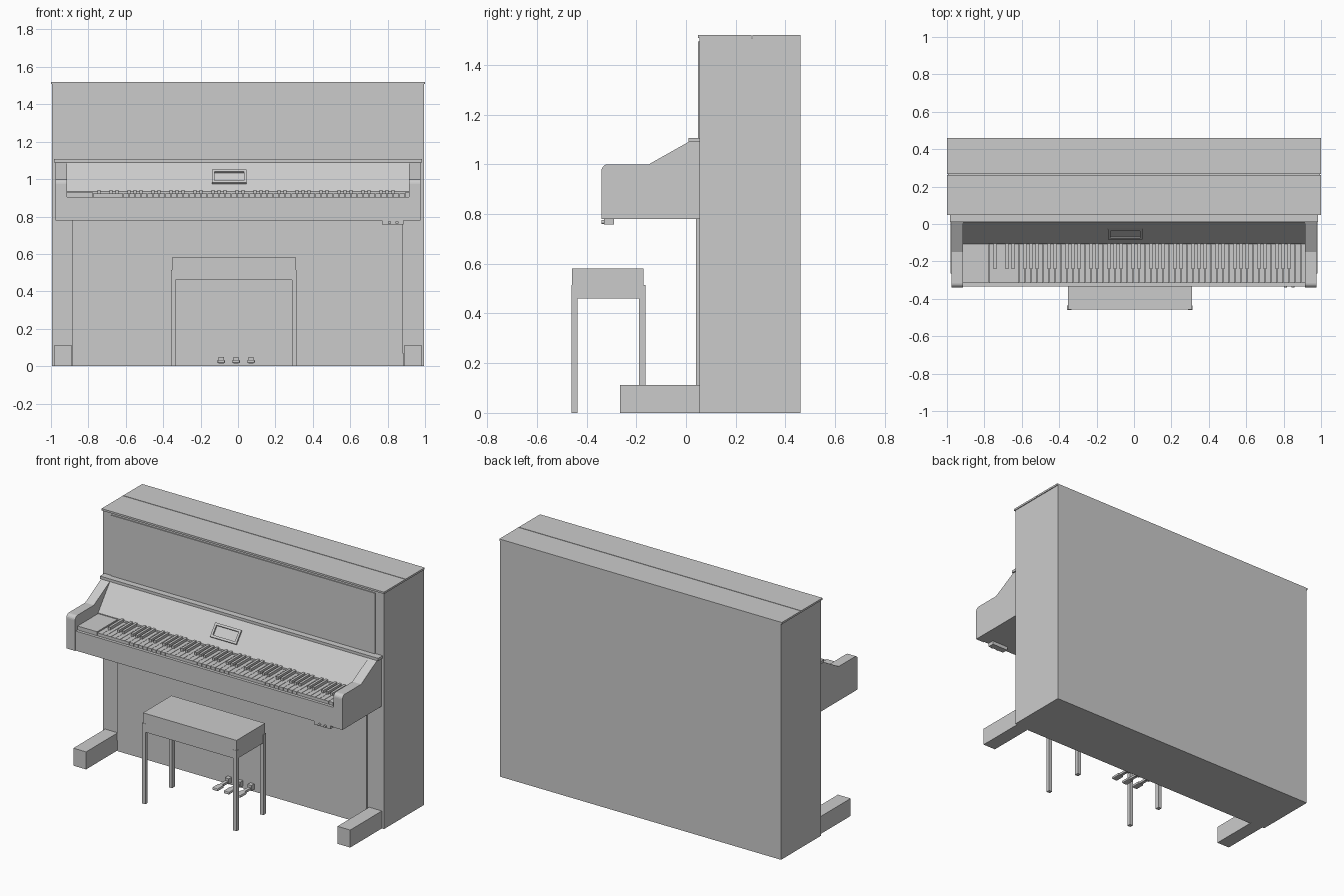
import bpy, bmesh
from math import sin, cos, pi, radians

if "Cube" in bpy.data.objects:
    bpy.data.objects.remove(bpy.data.objects["Cube"], do_unlink=True)

grey = bpy.data.materials.new("plain grey")
grey.use_nodes = True
colour = (0.6, 0.6, 0.6, 1)
grey.diffuse_color = colour
grey.node_tree.nodes["Principled BSDF"].inputs["Base Color"].default_value = colour


def finish(name, bm):
    bmesh.ops.recalc_face_normals(bm, faces=bm.faces)
    mesh = bpy.data.meshes.new(name)
    bm.to_mesh(mesh)
    bm.free()
    mesh.materials.append(grey)
    obj = bpy.data.objects.new(name, mesh)
    bpy.context.collection.objects.link(obj)
    return obj


def add_box(bm, x, y, z):
    """Add a box spanning the (min, max) pairs x, y, z."""
    verts = bmesh.ops.create_cube(bm, size=1)["verts"]
    for v in verts:
        v.co = [lo + (c + 0.5) * (hi - lo) for c, (lo, hi) in zip(v.co, (x, y, z))]


def box(name, x, y, z):
    bm = bmesh.new()
    add_box(bm, x, y, z)
    return finish(name, bm)


def extrude_side(name, profile, x):
    """Extrude a (y, z) profile between the two x values."""
    bm = bmesh.new()
    face = bm.faces.new([bm.verts.new((x[0], y, z)) for y, z in profile])
    top = bmesh.ops.extrude_face_region(bm, geom=[face])["geom"]
    bmesh.ops.translate(bm, vec=(x[1] - x[0], 0, 0),
                        verts=[g for g in top if isinstance(g, bmesh.types.BMVert)])
    return finish(name, bm)


def cylinder(name, x, z, radius, y):
    ring = [(x + radius * cos(a * pi / 6), z + radius * sin(a * pi / 6)) for a in range(12)]
    bm = bmesh.new()
    face = bm.faces.new([bm.verts.new((px, y[0], pz)) for px, pz in ring])
    top = bmesh.ops.extrude_face_region(bm, geom=[face])["geom"]
    bmesh.ops.translate(bm, vec=(0, y[1] - y[0], 0),
                        verts=[g for g in top if isinstance(g, bmesh.types.BMVert)])
    return finish(name, bm)


# Cabinet with a two-part lid
box("cabinet", (-0.995, 0.995), (0.055, 0.46), (0, 1.508))
box("lid_front", (-1, 1), (0.048, 0.263), (1.508, 1.52))
box("lid_back", (-1, 1), (0.267, 0.46), (1.508, 1.52))
box("upper_panel", (-0.935, 0.935), (0.049, 0.06), (1.1, 1.495))
box("lower_panel", (-0.885, 0.88), (0.04, 0.06), (0.07, 0.78))
box("plinth", (-0.885, 0.885), (0.045, 0.06), (0, 0.07))
box("shelf_rail", (-0.985, 0.985), (0.01, 0.06), (1.09, 1.107))

# Arms with a rounded front corner, and feet
corner = [(-0.315 - 0.025 * sin(a), 0.975 + 0.025 * cos(a))
          for a in (radians(90 - 18 * i) for i in range(6))]
arm_profile = [(0.056, 0.78), (-0.34, 0.78)] + corner + [(-0.15, 1.0), (0.01, 1.09), (0.056, 1.09)]
for name, side in (("left", 1), ("right", -1)):
    extrude_side(name + "_arm", arm_profile, (side * 0.915, side * 0.977))
    box(name + "_foot", sorted((side * 0.89, side * 0.98)), (-0.265, 0.056), (0, 0.112))

# Key bed, sloping fallboard and raised plate frame
box("key_bed", (-0.916, 0.916), (-0.334, 0.056), (0.78, 0.905))
extrude_side("fallboard", [(0.056, 0.9), (-0.108, 0.9), (-0.108, 0.935), (0.012, 1.09), (0.056, 1.09)],
             (-0.916, 0.916))


def slope_y(z):
    return -0.108 + (z - 0.935) * 0.12 / 0.155


def sloped_strip(name, x, low, high):
    """Thin strip lying on the fallboard."""
    a, b, t = slope_y(low), slope_y(high), 0.007
    extrude_side(name, [(a, low), (b, high), (b - t, high + t), (a - t, low + t)], x)


sloped_strip("plate_frame_bottom", (-0.14, 0.045), 0.975, 0.986)
sloped_strip("plate_frame_top", (-0.14, 0.045), 1.034, 1.045)
sloped_strip("plate_frame_right", (-0.14, -0.126), 0.986, 1.034)
sloped_strip("plate_frame_left", (0.031, 0.045), 0.986, 1.034)

# Keyboard: 52 white keys, with black keys between those that have one
pitch, start = 0.0321, -0.775
whites, blacks = bmesh.new(), bmesh.new()
for i in range(52):
    x = start + i * pitch
    add_box(whites, (x + 0.001, x + pitch - 0.001), (-0.315, -0.1), (0.9, 0.924))
    if i < 51 and i % 7 not in (1, 4):
        edge = x + pitch
        add_box(blacks, (edge - 0.008, edge + 0.008), (-0.24, -0.1), (0.92, 0.941))
finish("white_keys", whites)
finish("black_keys", blacks)
box("right_key_block", (-0.916, start - 0.002), (-0.315, -0.1), (0.9, 0.93))
box("left_key_block", (start + 52 * pitch + 0.002, 0.916), (-0.315, -0.1), (0.9, 0.93))

# Socket box under the key bed
box("socket_box", (0.77, 0.885), (-0.33, -0.29), (0.757, 0.782))
for x in (0.81, 0.85):
    cylinder("socket_knob", x, 0.768, 0.008, (-0.34, -0.328))

# Pedals: a bracket, a slim lever and a wider tip
for x in (-0.09, -0.01, 0.07):
    box("pedal_bracket", (x - 0.014, x + 0.014), (0.015, 0.05), (0.015, 0.05))
    box("pedal_lever", (x - 0.01, x + 0.01), (-0.06, 0.02), (0.02, 0.034))
    tip = box("pedal_tip", (x - 0.02, x + 0.02), (-0.105, -0.04), (0.016, 0.034))
    bevel = tip.modifiers.new("rounded", "BEVEL")
    bevel.width, bevel.segments = 0.006, 2

# Bench
box("bench_seat", (-0.352, 0.31), (-0.458, -0.17), (0.46, 0.58))
for x in (-0.345, 0.3):
    box("bench_front_leg", (x - 0.012, x + 0.012), (-0.46, -0.437), (0, 0.515))
    box("bench_back_leg", (x - 0.012, x + 0.012), (-0.19, -0.163), (0, 0.515))
